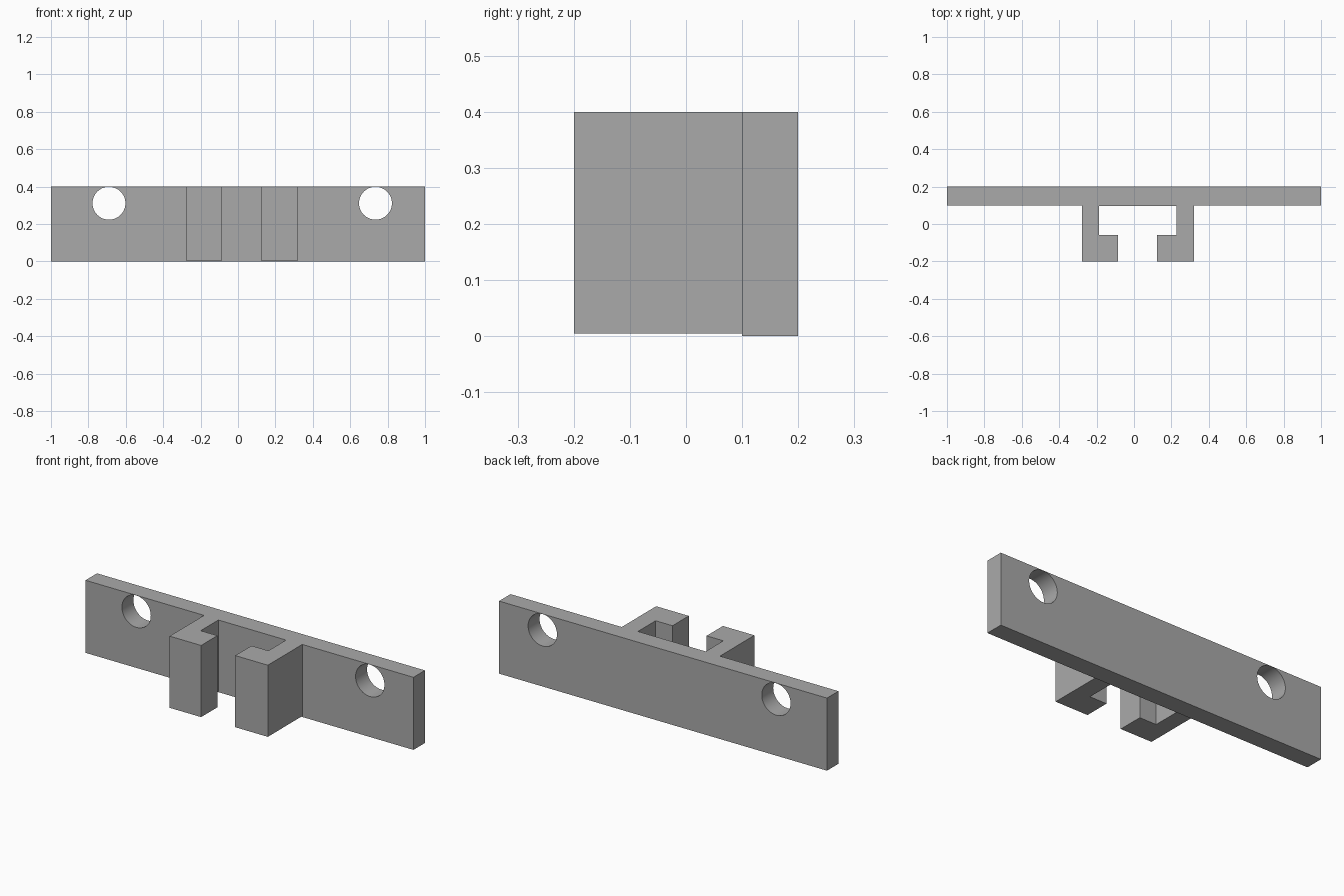
import bpy
import bmesh
import math

cube = bpy.data.objects.get("Cube")
if cube:
    bpy.data.objects.remove(cube, do_unlink=True)

grey = bpy.data.materials.new("plain grey")
grey.use_nodes = True
grey.diffuse_color = (0.4, 0.4, 0.4, 1)
grey.node_tree.nodes["Principled BSDF"].inputs["Base Color"].default_value = (0.4, 0.4, 0.4, 1)


def prism(name, outline, bottom, top):
    """Extrude a plan outline upwards."""
    bm = bmesh.new()
    face = bm.faces.new([bm.verts.new((x, y, bottom)) for x, y in outline])
    new = bmesh.ops.extrude_face_region(bm, geom=[face])["geom"]
    bmesh.ops.translate(bm, vec=(0, 0, top - bottom),
                        verts=[v for v in new if isinstance(v, bmesh.types.BMVert)])
    bmesh.ops.recalc_face_normals(bm, faces=bm.faces)
    mesh = bpy.data.meshes.new(name)
    bm.to_mesh(mesh)
    bm.free()
    mesh.materials.append(grey)
    obj = bpy.data.objects.new(name, mesh)
    bpy.context.collection.objects.link(obj)
    return obj


def combine(target, other, operation):
    """Apply a boolean and drop the helper."""
    other.hide_render = True
    mod = target.modifiers.new(operation, "BOOLEAN")
    mod.operation = operation
    mod.solver = "EXACT"
    mod.object = other
    bpy.context.view_layer.objects.active = target
    bpy.ops.object.modifier_apply(modifier=mod.name)
    bpy.data.objects.remove(other, do_unlink=True)


# Long mounting plate
bracket = prism("mounting_bracket", [(-1, 0.1), (1, 0.1), (1, 0.2), (-1, 0.2)], 0, 0.4)

# Hooked channel on the front, set just above the plate's lower edge
channel = prism("channel", [
    (-0.277, 0.15), (-0.277, -0.2), (-0.085, -0.2), (-0.085, -0.058),
    (-0.187, -0.058), (-0.187, 0.096), (0.226, 0.096), (0.226, -0.058),
    (0.123, -0.058), (0.123, -0.2), (0.322, -0.2), (0.322, 0.15)], 0.005, 0.4)
combine(bracket, channel, "UNION")

# Screw holes close to the top edge
for x in (-0.69, 0.735):
    bpy.ops.mesh.primitive_cylinder_add(vertices=48, radius=0.088, depth=0.4,
                                        location=(x, 0.15, 0.311),
                                        rotation=(math.pi / 2, 0, 0))
    cutter = bpy.context.object
    cutter.name = "hole_cutter"
    cutter.data.materials.append(grey)
    combine(bracket, cutter, "DIFFERENCE")

bpy.ops.object.select_all(action="DESELECT")
bracket.select_set(True)
bpy.context.view_layer.objects.active = bracket
bpy.ops.object.shade_smooth_by_angle(angle=math.radians(30))
